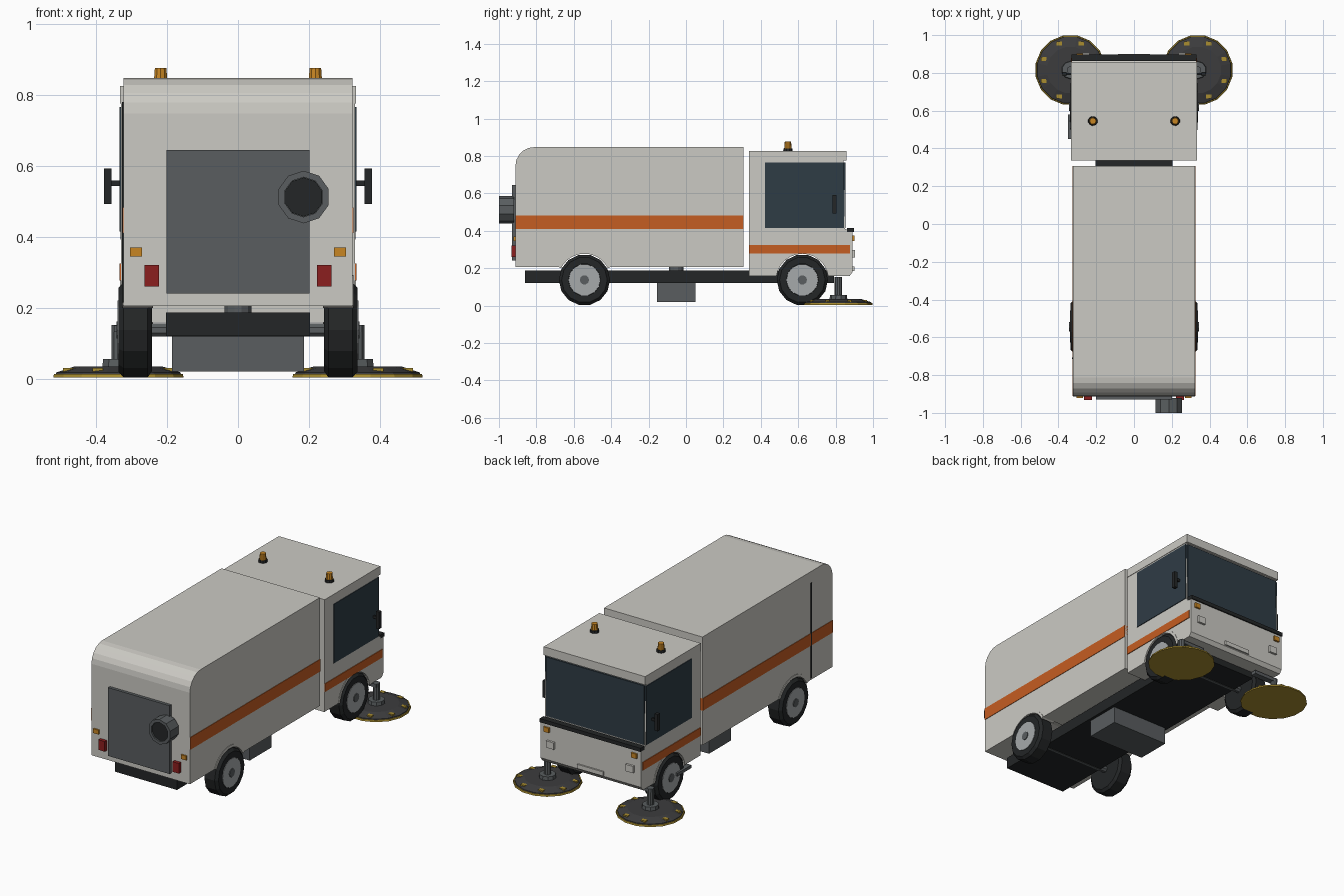
import bpy, bmesh, math
from mathutils import Vector

if "Cube" in bpy.data.objects:
    bpy.data.objects.remove(bpy.data.objects["Cube"])

def mat(name, r, g, b):
    m = bpy.data.materials.new(name)
    m.diffuse_color = (r, g, b, 1)
    m.use_nodes = True
    m.node_tree.nodes["Principled BSDF"].inputs["Base Color"].default_value = m.diffuse_color
    return m

WHITE = mat("paint", .6, .59, .55)
ORANGE = mat("orange", .56, .11, .016)
GLASS = mat("glass", .028, .045, .06)
BLACK = mat("black", .017, .019, .02)
GREY = mat("dark_grey", .1, .11, .115)
RIM = mat("rim", .38, .4, .41)
AMBER = mat("amber", .58, .24, .017)
RED = mat("red", .26, .013, .013)
GOLD = mat("bristle", .4, .27, .03)
BRUSH = mat("brush", .045, .045, .047)
WHEEL_Z, ARCH_R = .137, .152

def finish(name, bm, m):
    bmesh.ops.recalc_face_normals(bm, faces=bm.faces)
    me = bpy.data.meshes.new(name)
    bm.to_mesh(me)
    bm.free()
    me.materials.append(m)
    ob = bpy.data.objects.new(name, me)
    bpy.context.collection.objects.link(ob)
    return ob

def box(name, x, y, z, m):
    bm = bmesh.new()
    bmesh.ops.create_cube(bm, size=1)
    for v in bm.verts:
        v.co = Vector([(a + b) / 2 + c * (b - a) for (a, b), c in zip((x, y, z), v.co)])
    return finish(name, bm, m)

def prism(name, pts, x0, x1, m):
    # extrude a (y, z) profile along x
    bm = bmesh.new()
    f = bm.faces.new([bm.verts.new((x0, y, z)) for y, z in pts])
    r = bmesh.ops.extrude_face_region(bm, geom=[f])
    bmesh.ops.translate(bm, vec=(x1 - x0, 0, 0), verts=[v for v in r["geom"] if isinstance(v, bmesh.types.BMVert)])
    return finish(name, bm, m)

def lathe(name, prof, n, loc, axis, m):
    # revolve (radius, height) profile round an axis, ends capped
    bm = bmesh.new()
    rings = []
    for r, h in prof:
        ring = []
        for i in range(n):
            a = 2 * math.pi * (i + .5) / n
            c, s = r * math.cos(a), r * math.sin(a)
            p = {"x": (h, s, c), "y": (c, h, s), "z": (c, s, h)}[axis]
            ring.append(bm.verts.new(Vector(p) + Vector(loc)))
        rings.append(ring)
    for A, B in zip(rings, rings[1:]):
        for i in range(n):
            j = (i + 1) % n
            bm.faces.new((A[i], A[j], B[j], B[i]))
    bm.faces.new(rings[0])
    bm.faces.new(rings[-1])
    return finish(name, bm, m)

def arc(cy, cz, r, a0, a1, n):
    return [(cy + r * math.cos(math.radians(a0 + (a1 - a0) * i / n)),
             cz + r * math.sin(math.radians(a0 + (a1 - a0) * i / n))) for i in range(n + 1)]

def sides(x0, x1):
    return ((1, (x0, x1), "right"), (-1, (-x1, -x0), "left"))

# hopper body with rounded rear top and wheel arches
REAR_Y, FRONT_Y = -.543, .622
a = math.degrees(math.asin((.205 - WHEEL_Z) / ARCH_R))
prism("hopper_body", [(-.912, .205)] + arc(REAR_Y, WHEEL_Z, ARCH_R, 180 - a, a, 10)
      + [(.307, .205), (.307, .847)] + arc(-.812, .747, .1, 90, 180, 5), -.323, .323, WHITE)
box("hopper_stripe", (-.326, .326), (-.911, .307), (.41, .482), ORANGE)
box("side_seam", (-.327, -.32), (-.714, -.706), (.215, .78), BLACK)

# cab
b = math.degrees(math.asin((.158 - WHEEL_Z) / ARCH_R))
prism("cab_body", [(.337, .158)] + arc(FRONT_Y, WHEEL_Z, ARCH_R, 180 - b, b, 12)
      + [(.875, .158), (.891, .18), (.891, .395), (.85, .41), (.843, .78), (.337, .78)], -.33, .33, WHITE)
box("cab_roof", (-.333, .333), (.337, .858), (.775, .825), WHITE)
box("windscreen", (-.322, .322), (.83, .852), (.415, .765), GLASS)
box("front_cowl", (-.331, .331), (.862, .898), (.393, .415), BLACK)
box("number_panel", (-.085, .085), (.88, .9), (.185, .21), WHITE)
for s, x, n in sides(.32, .334):
    box(n + "_side_window", x, (.423, .845), (.415, .765), GLASS)
    box(n + "_cab_stripe", x, (.338, .878), (.277, .325), ORANGE)

# chassis and suction unit
box("chassis", (-.203, .203), (-.862, .79), (.12, .187), BLACK)
box("suction_box", (-.186, .186), (-.156, .05), (.02, .17), GREY)
lathe("suction_pipe", [(.04, .15), (.04, .21)], 12, (0, -.053, 0), "z", GREY)

# rear door and outlet
box("rear_door", (-.202, .202), (-.93, -.9), (.24, .645), GREY)
lathe("rear_outlet", [(.074, -.92), (.074, -1), (.056, -1), (.056, -.985)], 10, (.185, 0, .512), "y", GREY)
lathe("outlet_inside", [(.055, -.97), (.055, -.992)], 10, (.185, 0, .512), "y", BLACK)

# lights and mirrors on both sides
for s, x, n in sides(.222, .264):
    box(n + "_tail_light", x, (-.932, -.905), (.26, .32), RED)
for s, x, n in sides(.27, .305):
    box(n + "_rear_indicator", x, (-.922, -.905), (.345, .37), AMBER)
    box(n + "_front_indicator", x, (.88, .902), (.346, .374), AMBER)
for s, x, n in sides(.235, .285):
    box(n + "_headlight", x, (.88, .904), (.257, .297), WHITE)
for s, x, n in sides(.357, .378):
    box(n + "_mirror", x, (.783, .805), (.492, .592), BLACK)
for s, x, n in sides(.328, .36):
    box(n + "_mirror_arm", x, (.789, .799), (.543, .558), BLACK)

# warning beacons
for s in (1, -1):
    lathe("beacon_base", [(.026, .82), (.024, .84)], 10, (s * .218, .545, 0), "z", BLACK)
    lathe("beacon_lamp", [(.02, .838), (.017, .876)], 10, (s * .218, .545, 0), "z", AMBER)

# wheels with arch lips
for s in (1, -1):
    for y, n, w, ang in ((REAR_Y, "rear", .326, a), (FRONT_Y, "front", .332, b)):
        c = (0, y, WHEEL_Z)
        lathe(n + "_tyre", [(.12, s * .243), (.137, s * .255), (.137, s * .322), (.122, s * .337),
                            (.086, s * .337), (.086, s * .325)], 14, c, "x", BLACK)
        lathe(n + "_rim", [(.085, s * .3), (.085, s * .339)], 14, c, "x", RIM)
        lathe(n + "_hub", [(.025, s * .3), (.025, s * .343)], 10, c, "x", GREY)
        ring = arc(y, WHEEL_Z, .156, ang, 180 - ang, 12) + arc(y, WHEEL_Z, .14, 180 - ang, ang, 12)
        prism(n + "_arch_lip", ring, s * .24, s * w, WHITE)
for y, n in ((REAR_Y, "rear"), (FRONT_Y, "front")):
    lathe(n + "_axle", [(.02, -.25), (.02, .25)], 8, (0, y, WHEEL_Z), "x", GREY)

# rotating side brushes with arms, motors and bristle tufts
for s, x, n in sides(.19, .35):
    cx, cy = s * .337, .815
    box(n + "_brush_arm", x, (.795, .83), (.132, .152), GREY)
    lathe(n + "_brush_post", [(.02, .03), (.02, .152)], 10, (cx, cy, 0), "z", GREY)
    lathe(n + "_brush_motor", [(.048, .03), (.045, .056)], 10, (cx, cy, 0), "z", GREY)
    lathe(n + "_brush_disc", [(.18, .013), (.178, .018), (.125, .035)], 16, (cx, cy, 0), "z", BRUSH)
    lathe(n + "_bristle_ring", [(.187, .004), (.185, .014)], 16, (cx, cy, 0), "z", GOLD)
    for i in range(8):
        t = math.pi * (i + .5) / 4
        tx, ty = cx + .152 * math.cos(t), cy + .152 * math.sin(t)
        box(n + "_tuft", (tx - .015, tx + .015), (ty - .011, ty + .011), (.012, .03), GOLD)
box("left_strut", (-.35, -.32), (.45, .58), (.132, .15), GREY)
